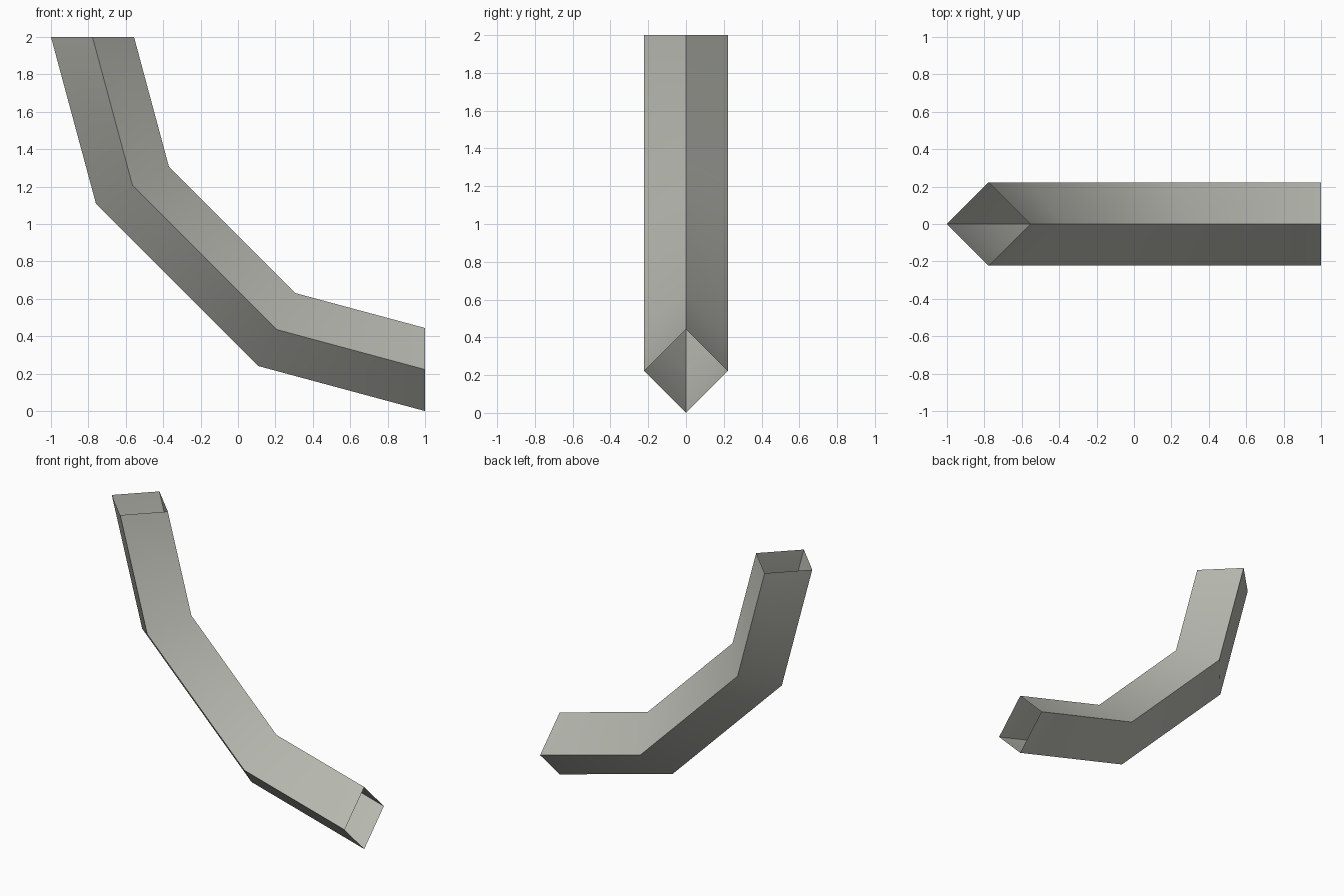
import bpy, bmesh, math

if "Cube" in bpy.data.objects:
    bpy.data.objects.remove(bpy.data.objects["Cube"])

# Grey material
grey = bpy.data.materials.new("warm_grey")
grey.diffuse_color = (0.47, 0.48, 0.43, 1)
grey.use_nodes = True
grey.node_tree.nodes["Principled BSDF"].inputs["Base Color"].default_value = grey.diffuse_color

HALF = 0.222  # half width of the diamond section

# Upper half of the path: (outer point, inner point) in x, z
upper = [((-1.0, 2.0), (-0.556, 2.0)),
         ((-0.759, 1.107), (-0.369, 1.305))]


def mirror(p):
    """Reflect across the bend's diagonal."""
    return (p[1] - 1, p[0] + 1)


stations = upper + [(mirror(o), mirror(i)) for o, i in reversed(upper)]

# Diamond tube, open at both ends
bm = bmesh.new()
rings = []
for (ox, oz), (ix, iz) in stations:
    mx, mz = (ox + ix) / 2, (oz + iz) / 2
    rings.append([bm.verts.new(c) for c in
                  ((ox, 0, oz), (mx, -HALF, mz), (ix, 0, iz), (mx, HALF, mz))])
for a, b in zip(rings, rings[1:]):
    for k in range(4):
        n = (k + 1) % 4
        bm.faces.new((a[k], b[k], b[n], a[n]))

mesh = bpy.data.meshes.new("bent_tube")
bm.to_mesh(mesh)
bm.free()
mesh.materials.append(grey)
tube = bpy.data.objects.new("bent_tube", mesh)
bpy.context.collection.objects.link(tube)

# Smooth across the bends, sharp along the four long corners
bpy.context.view_layer.objects.active = tube
tube.select_set(True)
bpy.ops.object.shade_smooth_by_angle(angle=math.radians(40))
